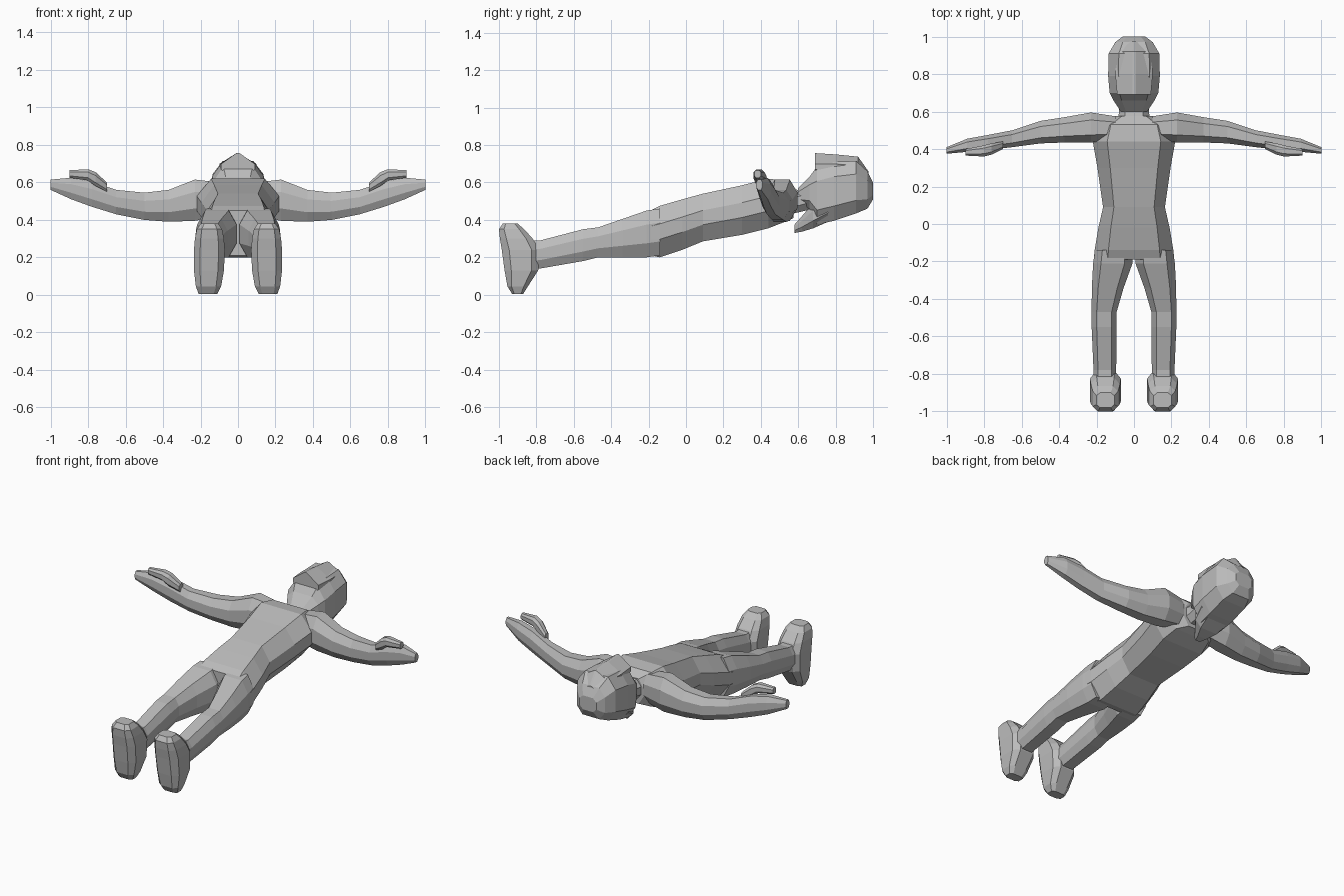
import bpy, bmesh

grey = bpy.data.materials.new("plain grey")
grey.diffuse_color = (0.5, 0.5, 0.5, 1)


def loft(name, axis, rings, flat_a=0.6, flat_b=0.4, mirror=False):
    """Skin eight-sided rings (position, a0, a1, b0, b1) along an axis."""
    bm = bmesh.new()
    loops = []
    for t, a0, a1, b0, b1 in rings:
        ca, ha, cb, hb = (a0 + a1) / 2, (a1 - a0) / 2, (b0 + b1) / 2, (b1 - b0) / 2
        loop = []
        for u, v in ((1, -flat_b), (1, flat_b), (flat_a, 1), (-flat_a, 1),
                     (-1, flat_b), (-1, -flat_b), (-flat_a, -1), (flat_a, -1)):
            a, b = ca + u * ha, cb + v * hb
            co = {"x": (t, a, b), "y": (a, t, b), "z": (a, b, t)}[axis]
            loop.append(bm.verts.new(co))
        loops.append(loop)
    for p, q in zip(loops, loops[1:]):
        for i in range(8):
            j = (i + 1) % 8
            bm.faces.new((p[i], p[j], q[j], q[i]))
    bm.faces.new(loops[0])
    bm.faces.new(loops[-1])
    bmesh.ops.recalc_face_normals(bm, faces=bm.faces)
    me = bpy.data.meshes.new(name)
    bm.to_mesh(me)
    bm.free()
    me.materials.append(grey)
    ob = bpy.data.objects.new(name, me)
    bpy.context.collection.objects.link(ob)
    if mirror:
        ob.modifiers.new("Mirror", "MIRROR").use_mirror_merge = False
    return ob


# Torso from hips to neck base
loft("torso", "y", [
    (-0.19, -0.215, 0.215, 0.21, 0.45), (-0.14, -0.21, 0.21, 0.20, 0.475),
    (-0.02, -0.19, 0.19, 0.24, 0.51), (0.09, -0.165, 0.165, 0.285, 0.54),
    (0.30, -0.195, 0.195, 0.32, 0.585), (0.44, -0.22, 0.22, 0.355, 0.62),
    (0.53, -0.19, 0.19, 0.39, 0.61), (0.575, -0.10, 0.10, 0.41, 0.57)], 0.65, 0.3)

# Legs from hip to ankle
loft("legs", "y", [
    (-0.14, 0.012, 0.208, 0.21, 0.46), (-0.21, 0.008, 0.218, 0.20, 0.45),
    (-0.34, 0.055, 0.225, 0.20, 0.405), (-0.47, 0.093, 0.226, 0.20, 0.36),
    (-0.55, 0.093, 0.226, 0.18, 0.35), (-0.78, 0.095, 0.216, 0.14, 0.29),
    (-0.88, 0.095, 0.216, 0.13, 0.29)], 0.6, 0.4, True)

# Feet, heel to toe
loft("feet", "z", [
    (0.005, 0.11, 0.21, -0.93, -0.87), (0.045, 0.09, 0.225, -0.955, -0.845),
    (0.13, 0.075, 0.235, -0.97, -0.79), (0.24, 0.07, 0.235, -0.985, -0.785),
    (0.30, 0.075, 0.23, -0.995, -0.82), (0.35, 0.085, 0.22, -1.0, -0.865),
    (0.38, 0.105, 0.20, -0.98, -0.90)], 0.6, 0.6, True)

# Arms with flattened hands
loft("arms", "x", [
    (0.10, 0.45, 0.575, 0.42, 0.60), (0.23, 0.435, 0.595, 0.395, 0.615),
    (0.37, 0.435, 0.57, 0.39, 0.56), (0.50, 0.43, 0.55, 0.40, 0.545),
    (0.65, 0.41, 0.50, 0.43, 0.56), (0.78, 0.395, 0.475, 0.47, 0.605),
    (0.89, 0.385, 0.455, 0.51, 0.625), (1.0, 0.375, 0.41, 0.56, 0.615)],
    0.5, 0.4, True)

# Thumbs
loft("thumbs", "x", [
    (0.70, 0.40, 0.44, 0.55, 0.60), (0.76, 0.37, 0.43, 0.58, 0.655),
    (0.80, 0.36, 0.42, 0.61, 0.67), (0.90, 0.365, 0.40, 0.625, 0.665)],
    0.5, 0.5, True)

# Neck
loft("neck", "y", [
    (0.50, -0.09, 0.09, 0.42, 0.58), (0.60, -0.08, 0.08, 0.44, 0.56),
    (0.72, -0.08, 0.08, 0.47, 0.60)])

# Head from jaw to crown
loft("head", "y", [
    (0.60, -0.07, 0.07, 0.49, 0.57), (0.66, -0.11, 0.11, 0.46, 0.63),
    (0.70, -0.13, 0.13, 0.375, 0.685), (0.79, -0.138, 0.138, 0.395, 0.71),
    (0.91, -0.135, 0.135, 0.435, 0.715), (0.97, -0.10, 0.10, 0.46, 0.66),
    (1.0, -0.06, 0.06, 0.51, 0.60)], 0.6, 0.5)

# Tapered point at the back of the head
loft("nape_point", "y", [
    (0.58, -0.025, 0.025, 0.33, 0.375), (0.62, -0.055, 0.055, 0.337, 0.42),
    (0.68, -0.10, 0.10, 0.355, 0.49), (0.76, -0.12, 0.12, 0.39, 0.55)])

# Raised ridge along the middle of the face
loft("face_ridge", "y", [
    (0.69, -0.09, 0.09, 0.61, 0.757), (0.80, -0.10, 0.10, 0.62, 0.75),
    (0.92, -0.09, 0.09, 0.62, 0.738), (0.975, -0.06, 0.06, 0.60, 0.66)], 0.08, 0.2)
